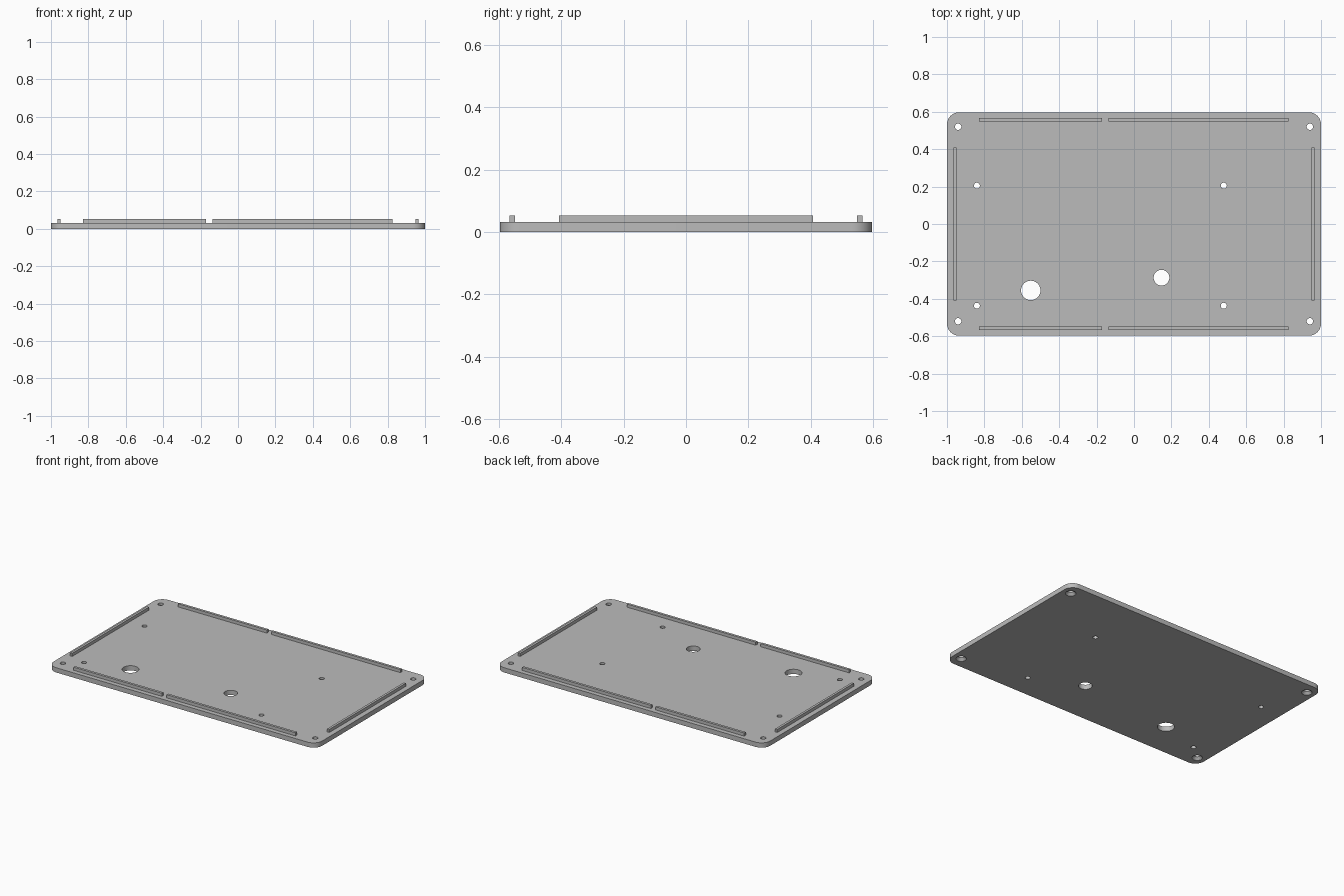
import bpy
import bmesh
from math import cos, sin, pi, radians
from mathutils import Matrix

if "Cube" in bpy.data.objects:
    bpy.data.objects.remove(bpy.data.objects["Cube"], do_unlink=True)

PLATE_TOP, RIB_TOP = 0.032, 0.053
HALF_X, HALF_Y, CORNER = 1.0, 0.597, 0.065

grey = bpy.data.materials.new("plain_grey")
grey.use_nodes = True
grey.diffuse_color = (0.5, 0.5, 0.5, 1)
grey.node_tree.nodes["Principled BSDF"].inputs["Base Color"].default_value = (0.5, 0.5, 0.5, 1)


def add_object(name, bm):
    bmesh.ops.recalc_face_normals(bm, faces=bm.faces)
    mesh = bpy.data.meshes.new(name)
    bm.to_mesh(mesh)
    bm.free()
    mesh.materials.append(grey)
    obj = bpy.data.objects.new(name, mesh)
    bpy.context.collection.objects.link(obj)
    return obj


def add_bar(name, x0, x1, y0, y1):
    bm = bmesh.new()
    bmesh.ops.create_cube(bm, size=1)
    z0, z1 = PLATE_TOP - 0.002, RIB_TOP
    bmesh.ops.scale(bm, vec=(x1 - x0, y1 - y0, z1 - z0), verts=bm.verts)
    bmesh.ops.translate(bm, vec=((x0 + x1) / 2, (y0 + y1) / 2, (z0 + z1) / 2), verts=bm.verts)
    return add_object(name, bm)


def drill(plate, name, x, y, r_low, r_high, z0, z1):
    """Cut a round or conical hole through the plate."""
    bm = bmesh.new()
    bmesh.ops.create_cone(bm, cap_ends=True, segments=40, radius1=r_low, radius2=r_high,
                          depth=z1 - z0, matrix=Matrix.Translation((x, y, (z0 + z1) / 2)))
    cutter = add_object(name, bm)
    cutter.hide_render = True
    cut = plate.modifiers.new(name, "BOOLEAN")
    cut.operation, cut.solver, cut.object = "DIFFERENCE", "EXACT", cutter
    bpy.ops.object.modifier_apply(modifier=cut.name)
    bpy.data.objects.remove(cutter, do_unlink=True)


# Rounded base plate
bm = bmesh.new()
outline = []
for i, (sx, sy) in enumerate([(1, 1), (-1, 1), (-1, -1), (1, -1)]):
    for k in range(13):
        a = (i + k / 12) * pi / 2
        outline.append(bm.verts.new((sx * (HALF_X - CORNER) + CORNER * cos(a),
                                     sy * (HALF_Y - CORNER) + CORNER * sin(a), 0)))
base = bm.faces.new(outline)
top = bmesh.ops.extrude_face_region(bm, geom=[base], use_keep_orig=True)
bmesh.ops.translate(bm, vec=(0, 0, PLATE_TOP),
                    verts=[v for v in top["geom"] if isinstance(v, bmesh.types.BMVert)])
plate = add_object("base_plate", bm)
bpy.context.view_layer.objects.active = plate
plate.select_set(True)

# Corner screw holes, countersunk from below
for x in (-0.94, 0.94):
    for y in (-0.52, 0.52):
        drill(plate, "screw_hole", x, y, 0.017, 0.017, -0.05, 0.1)
        drill(plate, "countersink", x, y, 0.034, 0.016, -0.002, 0.018)

# Small mounting holes
for x in (-0.84, 0.48):
    for y in (-0.437, 0.205):
        drill(plate, "mounting_hole", x, y, 0.016, 0.016, -0.05, 0.1)

# Large openings
drill(plate, "large_opening", -0.552, -0.355, 0.052, 0.052, -0.05, 0.1)
drill(plate, "medium_opening", 0.147, -0.287, 0.042, 0.042, -0.05, 0.1)
bpy.ops.object.shade_smooth_by_angle(angle=radians(30))

# Locating ribs along the long and short edges
for side, s in (("front", -1), ("back", 1)):
    y0, y1 = sorted((s * 0.549, s * 0.566))
    add_bar(side + "_short_rib", -0.83, -0.17, y0, y1)
    add_bar(side + "_long_rib", -0.135, 0.825, y0, y1)
for side, s in (("right", -1), ("left", 1)):
    x0, x1 = sorted((s * 0.949, s * 0.965))
    add_bar(side + "_rib", x0, x1, -0.408, 0.408)
